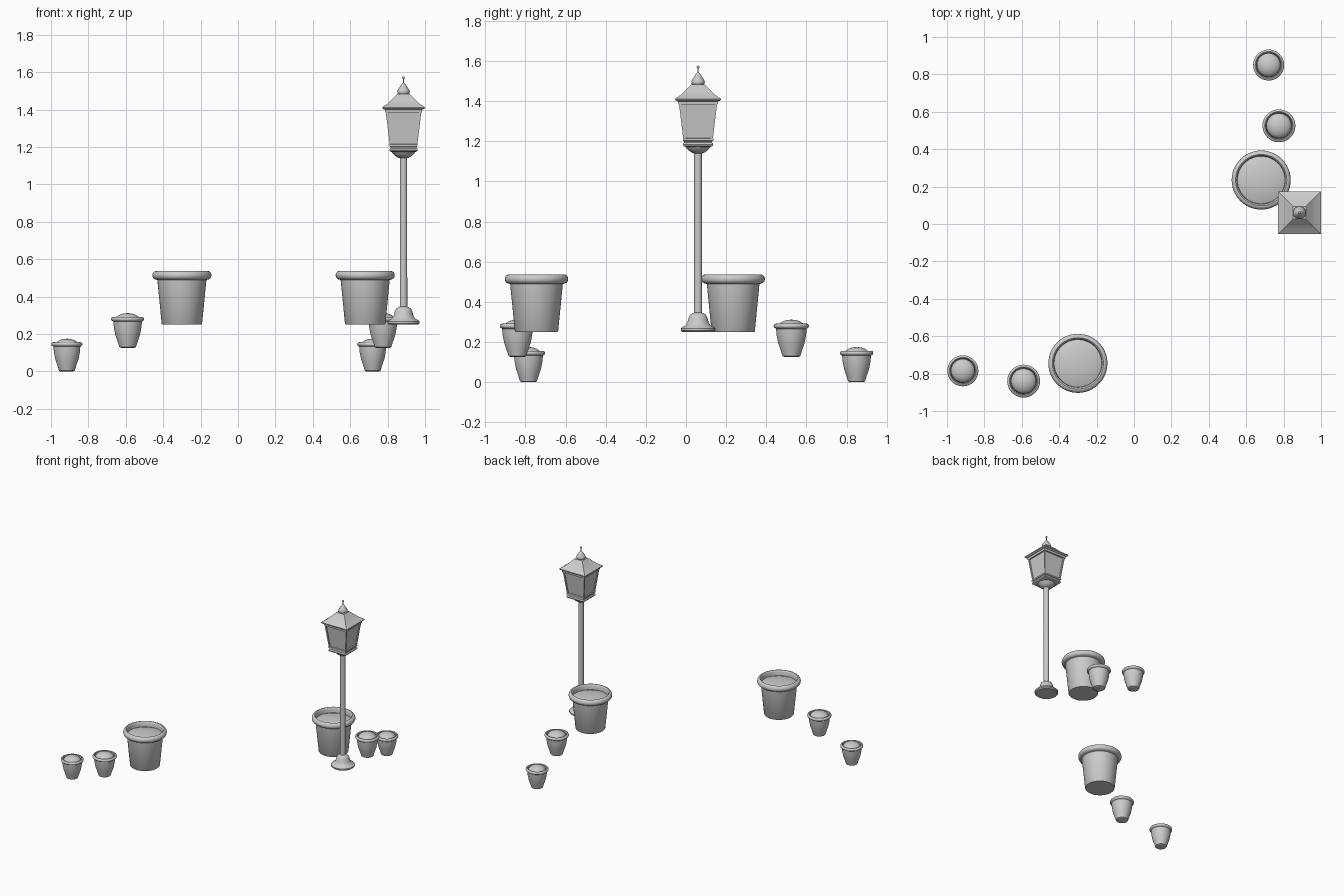
import bpy, bmesh, math
from mathutils import Vector

if "Cube" in bpy.data.objects:
    bpy.data.objects.remove(bpy.data.objects["Cube"])

mat = bpy.data.materials.new("light grey")
mat.diffuse_color = (0.6, 0.6, 0.6, 1)
mat.use_nodes = True
mat.node_tree.nodes["Principled BSDF"].inputs["Base Color"].default_value = mat.diffuse_color


def finish(name, bm, loc, angle=35):
    bmesh.ops.recalc_face_normals(bm, faces=bm.faces)
    me = bpy.data.meshes.new(name)
    bm.to_mesh(me)
    bm.free()
    me.materials.append(mat)
    ob = bpy.data.objects.new(name, me)
    bpy.context.collection.objects.link(ob)
    ob.location = loc
    bpy.ops.object.select_all(action='DESELECT')
    ob.select_set(True)
    bpy.context.view_layer.objects.active = ob
    bpy.ops.object.shade_smooth_by_angle(angle=math.radians(angle))
    return ob


def lathe(name, profile, loc, n=40, scale=1, square=False):
    """Loft rings of (radius, z); square=True gives four sides, radius = half width."""
    bm = bmesh.new()
    sides, k, off = (4, math.sqrt(2), math.pi / 4) if square else (n, 1, 0)
    rings = []
    for r, z in profile:
        count = 1 if r == 0 else sides
        rings.append([bm.verts.new((r * k * scale * math.cos(off + i * math.tau / sides),
                                    r * k * scale * math.sin(off + i * math.tau / sides),
                                    z * scale)) for i in range(count)])
    for a, b in zip(rings, rings[1:]):
        for i in range(sides):
            j = (i + 1) % sides
            vs = [a[i % len(a)], a[j % len(a)], b[j % len(b)], b[i % len(b)]]
            bm.faces.new(list(dict.fromkeys(vs)))
    for ring in (rings[0], rings[-1]):
        if len(ring) > 1:
            bm.faces.new(ring)
    return finish(name, bm, loc, 35 if not square else 20)


def arc(cr, cz, rx, rz, a0, a1, n=8):
    return [(cr + rx * math.cos(math.radians(a0 + (a1 - a0) * i / n)),
             cz + rz * math.sin(math.radians(a0 + (a1 - a0) * i / n))) for i in range(n + 1)]


# small cups with a rolled lip, and a mound of soil
cup = [(0, 0), (0.034, 0), (0.042, 0.004), (0.05, 0.03), (0.062, 0.065), (0.069, 0.1), (0.072, 0.132)]
cup += arc(0.072, 0.145, 0.011, 0.011, -70, 90, 8)
cup += [(0.068, 0.154), (0.065, 0.146), (0.064, 0.125), (0, 0.125)]
mound = [(0.0645, 0.13), (0.062, 0.148), (0.055, 0.157), (0.042, 0.166), (0.022, 0.173), (0, 0.175)]
for i, (x, y, z, s) in enumerate([(-0.915, -0.785, 0, 1), (-0.59, -0.84, 0.126, 1.06),
                                  (0.775, 0.525, 0.126, 1.06), (0.72, 0.85, 0, 1)]):
    lathe(f"small_pot_{i}", cup, (x, y, z), 40, s)
    lathe(f"small_pot_soil_{i}", mound, (x, y, z), 40, s)

# large tapered pots with a thick rounded rim
pot = [(0, 0), (0.105, 0), (0.108, 0.004), (0.131, 0.238), (0.137, 0.241)]
pot += arc(0.137, 0.264, 0.021, 0.023, -80, 90, 10)
pot += [(0.133, 0.284), (0.129, 0.275), (0.127, 0.245), (0, 0.245)]
soil = [(0.128, 0.246), (0.1, 0.256), (0.05, 0.263), (0, 0.265)]
for i, (x, y) in enumerate([(-0.30, -0.745), (0.68, 0.235)]):
    lathe(f"large_pot_{i}", pot, (x, y, 0.25), 48)
    lathe(f"large_pot_soil_{i}", soil, (x, y, 0.25), 48)

# lamp post: bell foot, pole and cup under the lantern
L = (0.885, 0.06, 0)
lathe("lamp_post", [(0, 0.25), (0.078, 0.25), (0.086, 0.257), (0.086, 0.267), (0.078, 0.274),
                    (0.062, 0.283), (0.053, 0.297), (0.047, 0.32), (0.04, 0.335), (0.028, 0.343),
                    (0.02, 0.346), (0.0195, 1.14), (0.028, 1.142), (0.045, 1.153),
                    (0.062, 1.17), (0.066, 1.18), (0, 1.18)], L, 32)

# square lantern: sill, glass body, top frame and swept roof
lathe("lantern_sill", [(0.06, 1.172), (0.073, 1.177), (0.076, 1.184), (0.074, 1.19),
                       (0.07, 1.193), (0.07, 1.2), (0.076, 1.203), (0.076, 1.214), (0.07, 1.216)],
      L, square=True)
lathe("lantern_glass", [(0.067, 1.21), (0.089, 1.4)], L, square=True)
lathe("lantern_top_frame", [(0.089, 1.383), (0.098, 1.383), (0.1, 1.405), (0.089, 1.405)],
      L, square=True)
lathe("lantern_roof", [(0.09, 1.398), (0.105, 1.4), (0.113, 1.405), (0.114, 1.412), (0.108, 1.416),
                       (0.082, 1.434), (0.06, 1.456), (0.045, 1.472), (0.034, 1.482), (0.02, 1.485)],
      L, square=True)

# sloping corner bars of the lantern
bm = bmesh.new()
w = 0.011
for sx in (-1, 1):
    for sy in (-1, 1):
        rings = []
        for h, z in ((0.0735, 1.21), (0.0965, 1.4)):
            rings.append([bm.verts.new((sx * (h - a * w), sy * (h - b * w), z))
                          for a, b in ((0, 0), (1, 0), (1, 1), (0, 1))])
        for i in range(4):
            j = (i + 1) % 4
            bm.faces.new((rings[0][i], rings[0][j], rings[1][j], rings[1][i]))
        bm.faces.new(rings[0])
        bm.faces.new(rings[1])
finish("lantern_corner_bars", bm, L)

# finial with spike and ball
lathe("finial", [(0.028, 1.482), (0.033, 1.489), (0.034, 1.496), (0.029, 1.508), (0.018, 1.524),
                 (0.011, 1.535), (0.006, 1.54), (0.003, 1.543), (0.003, 1.562)]
      + arc(0, 1.57, 0.007, 0.007, -55, 80, 8) + [(0, 1.577)], L, 24)
